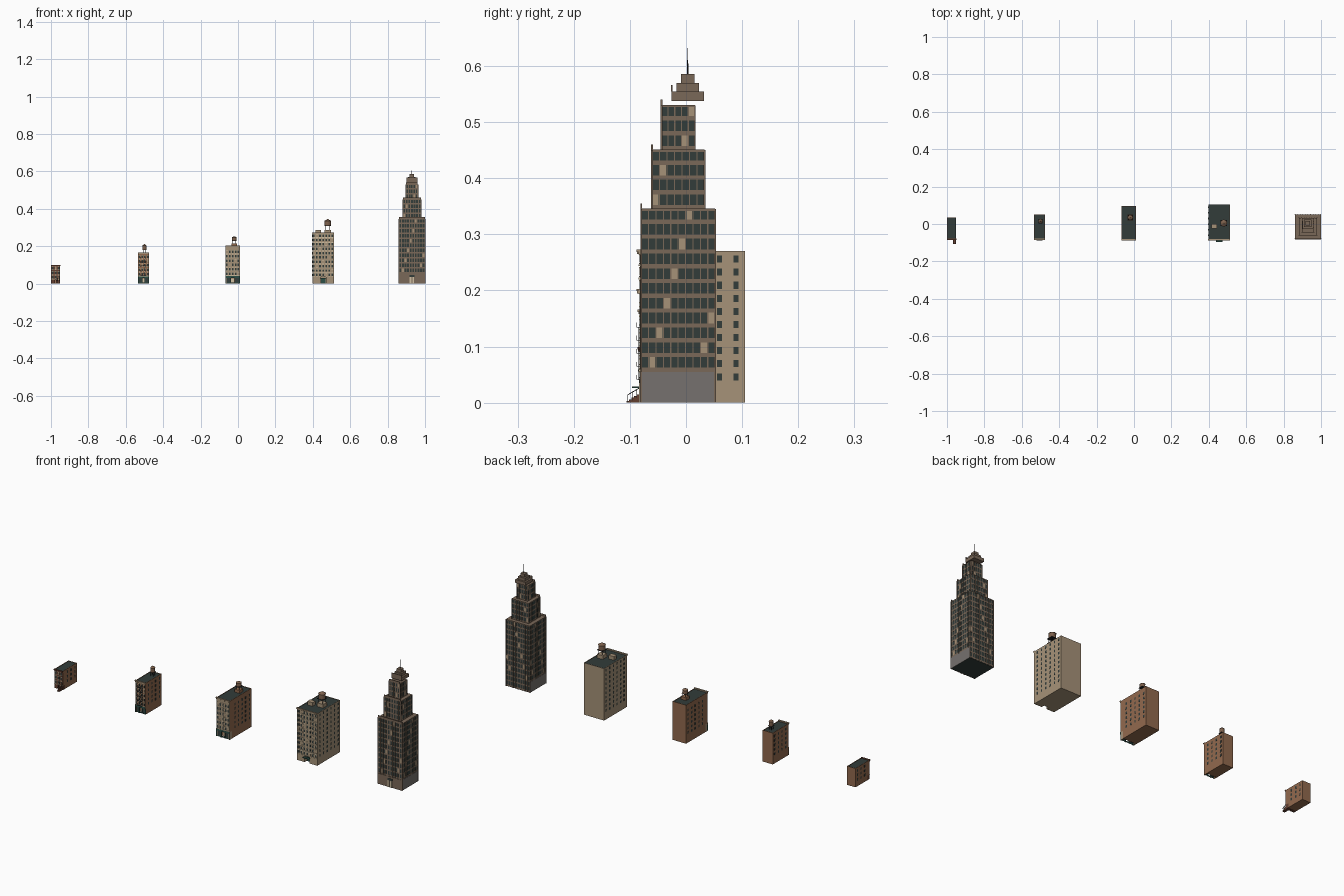
import bpy, bmesh, math
from mathutils import Matrix, Vector

cube = bpy.data.objects.get("Cube")
if cube:
    bpy.data.objects.remove(cube)


def material(name, *rgb):
    lin = [((c / 255 + 0.055) / 1.055) ** 2.4 for c in rgb] + [1]
    m = bpy.data.materials.new(name)
    m.use_nodes = True
    m.diffuse_color = lin
    m.node_tree.nodes["Principled BSDF"].inputs["Base Color"].default_value = lin
    return m


GLASS = material("dark glass and roofing", 50, 60, 58)
BRICK = material("brown brick", 146, 106, 78)
RED = material("dark brownstone", 98, 62, 48)
LIME = material("tan limestone", 166, 146, 120)
STONE = material("tower stone", 122, 104, 88)
GREY = material("grey granite", 118, 113, 110)
CREAM = material("cream trim", 208, 192, 162)
GREEN = material("shopfront green", 44, 78, 70)
IRON = material("black iron", 34, 34, 36)
WOOD = material("tank wood", 124, 96, 76)


class Part:
    """Collects boxes and prisms of one colour into one object."""

    def __init__(self, name, mat):
        self.name, self.mat, self.bm = name, mat, bmesh.new()

    def box(self, x0, x1, y0, y1, z0, z1):
        m = Matrix.Translation(((x0 + x1) / 2, (y0 + y1) / 2, (z0 + z1) / 2))
        bmesh.ops.create_cube(self.bm, size=1, matrix=m @ Matrix.Diagonal((x1 - x0, y1 - y0, z1 - z0, 1)))

    def bar(self, a, b, t):
        a, b = Vector(a), Vector(b)
        turn = (b - a).to_track_quat('Z', 'Y').to_matrix().to_4x4()
        m = Matrix.Translation((a + b) / 2) @ turn @ Matrix.Diagonal((t, t, (b - a).length, 1))
        bmesh.ops.create_cube(self.bm, size=1, matrix=m)

    def prism(self, x, y, z0, z1, r0, r1, n=12):
        bmesh.ops.create_cone(self.bm, cap_ends=True, segments=n, radius1=r0, radius2=r1,
                              depth=z1 - z0, matrix=Matrix.Translation((x, y, (z0 + z1) / 2)))

    def done(self):
        me = bpy.data.meshes.new(self.name)
        self.bm.to_mesh(me)
        self.bm.free()
        me.materials.append(self.mat)
        bpy.context.collection.objects.link(bpy.data.objects.new(self.name, me))


def water_tank(name, x, y, z, r, h):
    # Timber tank with a conical lid on four iron legs
    legs = Part(name + "_tank_legs", IRON)
    for sx in (-1, 1):
        for sy in (-1, 1):
            legs.bar((x + sx * r * .65, y + sy * r * .65, z), (x + sx * r * .65, y + sy * r * .65, z + h * .4), .002)
    legs.box(x - r, x + r, y - r, y + r, z + h * .36, z + h * .4)
    legs.done()
    tank = Part(name + "_tank", WOOD)
    tank.prism(x, y, z + h * .4, z + h * .82, r, r * .95)
    tank.prism(x, y, z + h * .82, z + h, r * 1.1, .001)
    tank.done()


def block(name, x0, x1, y0, y1, h, wall, side, front_cols, rows, side_cols, z_first, pitch, recess):
    """Masonry block: plain back, windows on the sides, dressed front."""
    w, cx, ground = x1 - x0, (x0 + x1) / 2, z_first - .012
    half = w * recess / 2
    body = Part(name + "_walls", side)
    body.box(x0, x1, y0 + .003, y1, ground, h - .004)
    body.box(x0, x1, y0 + .018, y1, 0, ground)
    # Parapet
    for a, b in ((x0, x0 + .002), (x1 - .002, x1)):
        body.box(a, b, y0 + .003, y1, h - .004, h)
    body.box(x0, x1, y1 - .002, y1, h - .004, h)
    body.done()
    roof = Part(name + "_roof", GLASS)
    roof.box(x0 + .002, x1 - .002, y0 + .003, y1 - .002, h - .004, h - .002)
    roof.done()
    front = Part(name + "_front", wall)
    front.box(x0, x1, y0, y0 + .003, ground, h)
    for a, b in ((x0, cx - half), (cx + half, x1)):
        front.box(a, b, y0, y0 + .018, 0, ground)
    front.done()
    # Windows
    glass, trim, lit = Part(name + "_windows", GLASS), Part(name + "_trim", CREAM), Part(name + "_lit_windows", LIME)
    step = w / front_cols
    ww = min(step * .5, .009)
    for r in range(rows):
        z = z_first + r * pitch
        for c in range(front_cols):
            x = x0 + (c + .5) * step
            pane = lit if (2 * c + 3 * r) % 7 == 1 else glass
            pane.box(x - ww / 2, x + ww / 2, y0 - .0007, y0 + .001, z - .006, z + .007)
            trim.box(x - ww * .65, x + ww * .65, y0 - .0016, y0, z - .0085, z - .0065)
            trim.box(x - ww * .6, x + ww * .6, y0 - .0014, y0, z + .007, z + .0095)
        for c in range(side_cols):
            y = y1 - .0155 - c * .03
            for xs in (x0, x1):
                glass.box(xs - .0005, xs + .0005, y - .0045, y + .0045, z - .006, z + .0065)
    glass.done()
    lit.done()
    trim.box(x0, x1, y0 - .002, y0, ground, ground + .002)
    trim.done()
    return ground, cx, half


def cornice(name, x0, x1, y0, h, mat):
    c = Part(name + "_cornice", mat)
    c.box(x0 - .001, x1 + .001, y0 - .006, y0 + .002, h - .003, h + .001)
    c.box(x0, x1, y0 - .003, y0, h - .008, h - .003)
    n = round((x1 - x0) / .008)
    for i in range(n):
        x = x0 + (i + .5) * (x1 - x0) / n
        c.box(x - .0012, x + .0012, y0 - .005, y0, h - .007, h - .003)
    c.done()


def shopfront(name, x0, x1, y0, ground, cx, half):
    # Green frame around glass display windows and a pale door
    f = Part(name + "_shopfront", GREEN)
    f.box(x0, x1, y0 - .002, y0 + .002, ground - .009, ground)
    for x in (x0 + .002, cx - half * .33, cx + half * .33, x1 - .002):
        f.box(x - .002, x + .002, y0 - .001, y0 + .004, 0, ground - .009)
    f.box(cx - half, cx + half, y0 + .002, y0 + .004, 0, .006)
    f.done()
    g = Part(name + "_shop_glass", GLASS)
    for s in (-1, 1):
        a, b = sorted((cx + s * half * .35, cx + s * half))
        g.box(a, b, y0 + .003, y0 + .005, .006, ground - .009)
    g.done()
    d = Part(name + "_door", CREAM)
    d.box(cx - half * .25, cx + half * .25, y0 + .015, y0 + .018, 0, ground - .012)
    d.done()


# Townhouse with a stoop
block("townhouse", -.999, -.951, -.08, .035, .098, RED, BRICK, 3, 3, 3, .034, .0235, .1)
cornice("townhouse", -.999, -.951, -.08, .098, RED)
stoop, rails = Part("stoop", RED), Part("stoop_rails", IRON)
for i in range(6):
    stoop.box(-.967, -.953, -.106 + i * .0044, -.078, i * .003, (i + 1) * .003)
stoop.done()
for x in (-.967, -.953):
    rails.bar((x, -.104, .014), (x, -.08, .028), .0014)
    for i in range(4):
        rails.bar((x, -.104 + i * .008, i * .004), (x, -.104 + i * .008, .014 + i * .0047), .001)
rails.done()
door = Part("townhouse_door", WOOD)
door.box(-.964, -.956, -.082, -.079, .018, .037)
door.done()

# Tenement with shops and a fire escape
g = block("tenement", -.534, -.476, -.08, .05, .163, BRICK, BRICK, 4, 5, 4, .05, .0233, .85)
shopfront("tenement", -.534, -.476, -.08, *g)
cornice("tenement", -.534, -.476, -.08, .165, LIME)
fire = Part("fire_escape", IRON)
for i in range(5):
    z = .041 + i * .0233
    fire.box(-.52, -.49, -.088, -.08, z, z + .001)
    fire.bar((-.52, -.0877, z + .008), (-.49, -.0877, z + .008), .001)
    for k in range(6):
        fire.bar((-.52 + k * .006, -.0877, z), (-.52 + k * .006, -.0877, z + .008), .0007)
    if i < 4:
        fire.bar((-.517, -.085, z), (-.495, -.085, z + .0233), .0014)
fire.done()
water_tank("tenement", -.5, .015, .16, .011, .052)

# Apartment house
g = block("apartments", -.067, .01, -.082, .095, .2, LIME, BRICK, 5, 6, 5, .052, .0235, .85)
shopfront("apartments", -.067, .01, -.082, *g)
cornice("apartments", -.067, .01, -.082, .202, LIME)
hut = Part("apartments_roof_hut", BRICK)
hut.box(-.035, -.005, .02, .05, .196, .213)
hut.done()
water_tank("apartments", -.02, .035, .213, .013, .04)

# Large apartment block
g = block("large_block", .397, .513, -.082, .105, .27, LIME, LIME, 7, 10, 6, .046, .0233, .25)
cornice("large_block", .397, .513, -.082, .272, LIME)
bands = Part("large_block_bands", CREAM)
for z in (.056, .22, .2435):
    bands.box(.397, .513, -.0845, -.082, z, z + .003)
bands.done()
entry = Part("large_block_entry", GREEN)
entry.box(.438, .472, -.096, -.082, .026, .029)
entry.box(.443, .467, -.066, -.063, 0, .026)
entry.done()
huts = Part("large_block_roof_huts", LIME)
huts.box(.415, .445, -.024, 0, .266, .287)
huts.box(.463, .497, -.012, .022, .266, .287)
huts.done()
water_tank("large_block", .48, .005, .287, .017, .058)

# Setback tower
TX, TY = .93, -.014
glass, stone = Part("tower_glass", GLASS), Part("tower_piers_and_spandrels", STONE)
lit = Part("tower_lit_windows", LIME)
tiers = ((.069, .066, .0, .345, 10, 2), (.0485, .047, .345, .45, 7, 0), (.031, .03, .45, .53, 5, 6))
for rx, ry, z0, z1, cols, shift in tiers:
    x0, x1, y0, y1 = TX - rx, TX + rx, TY - ry, TY + ry
    glass.box(x0 + .001, x1 - .001, y0 + .001, y1 - .001, z0, z1)
    foot = .055 if z0 == 0 else z0
    floors = round((z1 - foot) / .0264)
    pitch = (z1 - foot) / floors
    # Spandrel at the foot of every floor, then the roof slab and front parapet
    for f in range(-2 if z0 == 0 else 0, floors):
        z = foot + f * pitch
        stone.box(x0 + .0004, x1 - .0004, y0 + .0004, y1 - .0004, z, z + .0075)
    stone.box(x0, x1, y0, y1, z1 - .003, z1 + .001)
    stone.box(x0, x1, y0 - .001, y0 + .002, z1, z1 + .01)
    for i in range(cols + 1):
        t = i / cols
        x, y = x0 + t * (x1 - x0), y0 + t * (y1 - y0)
        p = .0022 if 0 < i < cols else .003
        stone.box(x - p, x + p, y0 - .001, y0 + .002, z0, z1)
        stone.box(x - p * .7, x + p * .7, y1 - .002, y1 + .0006, z0, z1)
        for xs in (x0, x1):
            stone.box(xs - .0006, xs + .0006, y - p * .45, y + p * .45, z0, z1)
    # Lit windows climb diagonally
    for f in range(floors):
        for c in range(cols):
            if (2 * c - f) % 13 == shift:
                a, b = (c + .1) / cols, (c + .9) / cols
                za, zb = foot + f * pitch + .0075, foot + (f + 1) * pitch
                lit.box(x0 + .0002, x1 - .0002, y0 + a * 2 * ry, y0 + b * 2 * ry, za, zb)
                lit.box(x0 + a * 2 * rx, x0 + b * 2 * rx, y0 + .0002, y1 - .0002, za, zb)
for part in (glass, lit):
    part.done()
# Street level: stone front, granite sides
stone.box(TX - .07, TX + .07, -.082, -.078, 0, .055)
stone.done()
granite = Part("tower_granite_base", GREY)
for xs in (TX - .069, TX + .069):
    granite.box(xs - .001, xs + .001, -.08, .05, 0, .055)
granite.done()
doors = Part("tower_doors", CREAM)
for s in (-1, 1):
    doors.box(TX + s * .007 - .005, TX + s * .007 + .005, -.084, -.081, .0, .035)
doors.done()
canopy = Part("tower_entry_glass", GLASS)
canopy.box(TX - .014, TX + .014, -.083, -.081, .035, .046)
canopy.done()
# Stepped crown and spire
crown = Part("tower_crown", STONE)
for r, z0, z1 in ((.029, .538, .555), (.02, .555, .57), (.012, .57, .586)):
    crown.box(TX - r, TX + r, .003 - r, .003 + r, z0, z1)
crown.box(TX - .029, TX + .029, -.027, -.024, .555, .566)
crown.done()
spire = Part("tower_spire", IRON)
spire.prism(TX, .003, .586, .61, .0014, .0009, 8)
spire.prism(TX, .003, .61, .632, .0008, .0003, 8)
spire.done()
